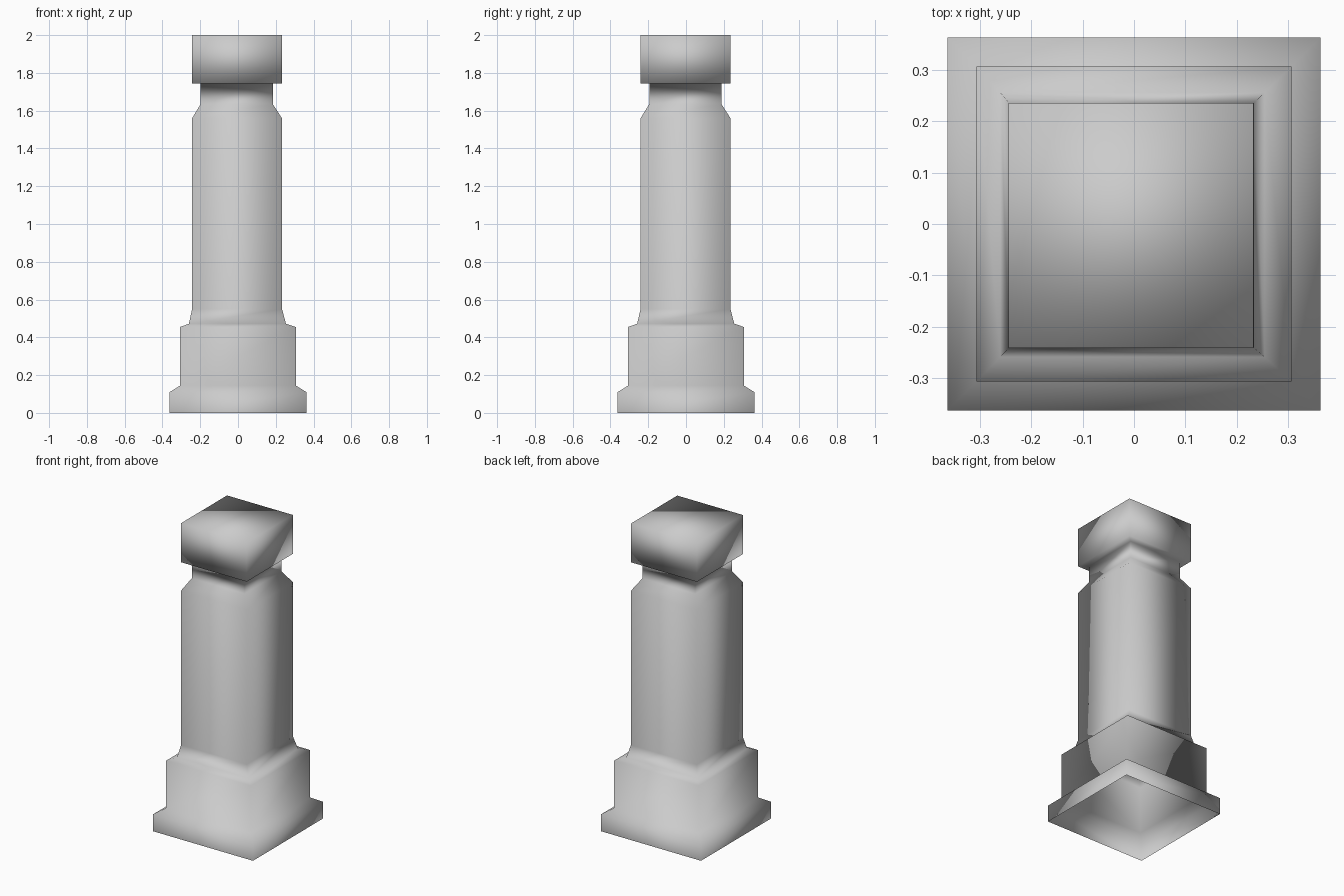
import bpy
import bmesh

cube = bpy.data.objects.get("Cube")
if cube:
    bpy.data.objects.remove(cube, do_unlink=True)

stone = bpy.data.materials.new("light grey stone")
stone.use_nodes = True
grey = (0.6, 0.6, 0.6, 1)
stone.diffuse_color = grey
stone.node_tree.nodes["Principled BSDF"].inputs["Base Color"].default_value = grey

# Square section up the post: half width, height, sideways offset
profile = [
    (0.362, 0.0, 0.0), (0.362, 0.11, 0.0),          # plinth
    (0.306, 0.145, 0.0), (0.306, 0.455, 0.0),       # lower block
    (0.257, 0.472, -0.003), (0.238, 0.55, -0.005),  # flare
    (0.238, 1.56, -0.005), (0.191, 1.635, -0.007),  # shaft and shoulder
    (0.191, 1.745, -0.007),                         # neck
    (0.238, 1.745, -0.006), (0.238, 2.0, -0.006),   # cap
]
corners = [(-1, -1), (1, -1), (1, 1), (-1, 1)]

bm = bmesh.new()
rings = [[bm.verts.new((sx * half + shift, sy * half + shift / 2, z)) for sx, sy in corners]
         for half, z, shift in profile]
for low, high in zip(rings, rings[1:]):
    for i in range(4):
        j = (i + 1) % 4
        bm.faces.new((low[i], low[j], high[j], high[i]))

# Flat top; the underside stays open and hollow
bm.faces.new(rings[-1])
for face in bm.faces:
    face.smooth = True

mesh = bpy.data.meshes.new("square_post")
bm.to_mesh(mesh)
bm.free()
mesh.materials.append(stone)
post = bpy.data.objects.new("square_post", mesh)
bpy.context.collection.objects.link(post)
